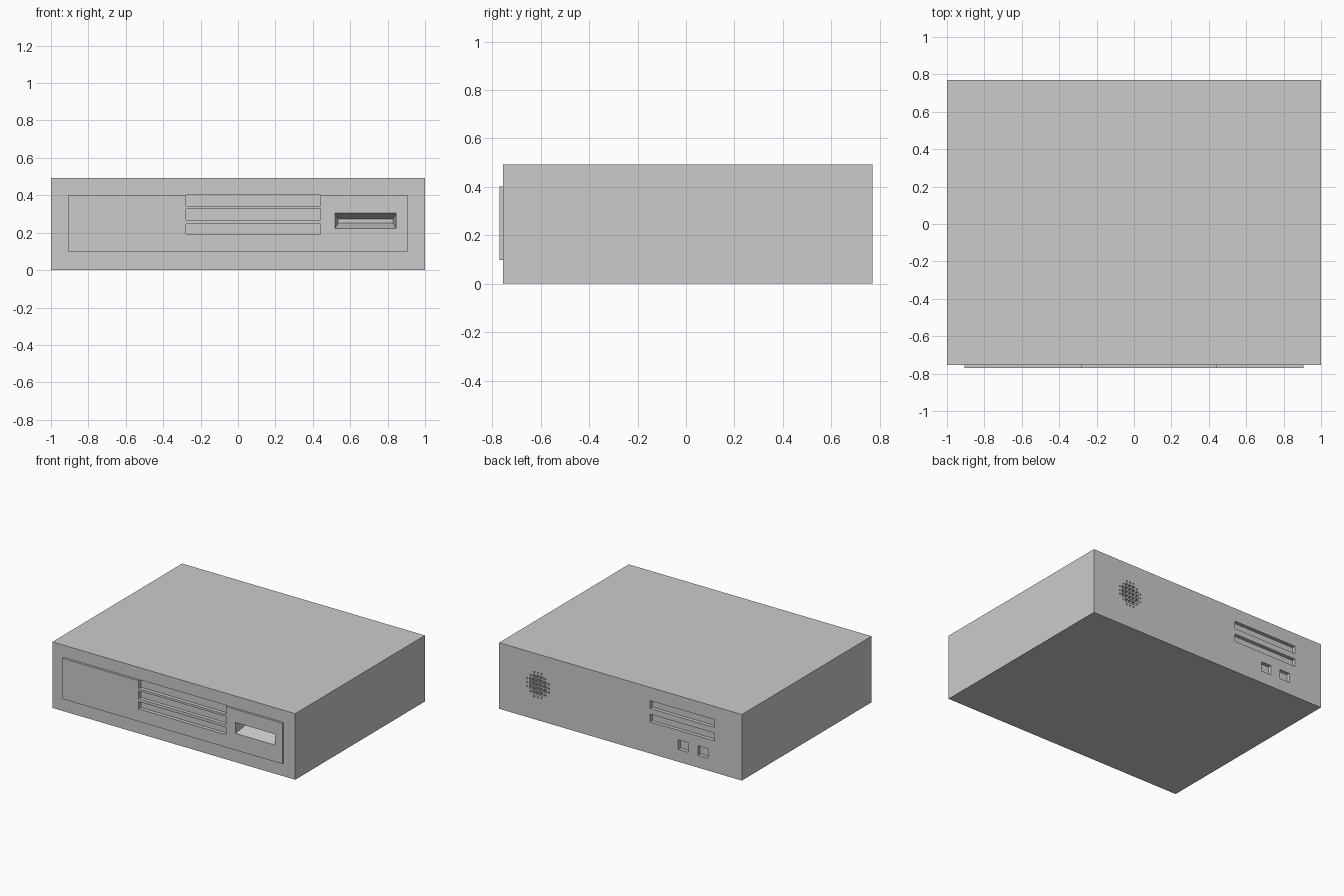
import bpy, bmesh, math

if "Cube" in bpy.data.objects:
    bpy.data.objects.remove(bpy.data.objects["Cube"])

FRONT, PANEL, BACK = -0.755, -0.771, 0.771


def add_box(bm, x0, x1, y0, y1, z0, z1, inset_x=0.0, inset_z=0.0):
    """Box whose y1 end can be narrowed to make a tapered recess."""
    near = [(x0, z0), (x1, z0), (x1, z1), (x0, z1)]
    far = [(x0 + inset_x, z0 + inset_z), (x1 - inset_x, z0 + inset_z),
           (x1 - inset_x, z1 - inset_z), (x0 + inset_x, z1 - inset_z)]
    a = [bm.verts.new((x, y0, z)) for x, z in near]
    b = [bm.verts.new((x, y1, z)) for x, z in far]
    bm.faces.new(a)
    bm.faces.new(b[::-1])
    for i in range(4):
        j = (i + 1) % 4
        bm.faces.new((a[j], a[i], b[i], b[j]))


def make_object(name, bm):
    bmesh.ops.recalc_face_normals(bm, faces=bm.faces[:])
    mesh = bpy.data.meshes.new(name)
    bm.to_mesh(mesh)
    bm.free()
    obj = bpy.data.objects.new(name, mesh)
    bpy.context.collection.objects.link(obj)
    return obj


def apply_boolean(target, tool, operation):
    mod = target.modifiers.new(tool.name, 'BOOLEAN')
    mod.operation = operation
    mod.solver = 'EXACT'
    mod.object = tool
    tool.hide_render = True
    bpy.context.view_layer.objects.active = target
    bpy.ops.object.modifier_apply(modifier=mod.name)
    bpy.data.objects.remove(tool)


# Main case
bm = bmesh.new()
add_box(bm, -1, 1, FRONT, BACK, 0, 0.492)
case = make_object("computer_case", bm)

# Raised front panel
bm = bmesh.new()
add_box(bm, -0.907, 0.905, PANEL, FRONT + 0.05, 0.098, 0.401)
apply_boolean(case, make_object("front_panel", bm), 'UNION')

# Front drive bays; the top bay is open at the panel's upper edge
bm = bmesh.new()
for z0, z1 in ((0.192, 0.246), (0.267, 0.327), (0.343, 0.402)):
    add_box(bm, -0.278, 0.44, PANEL - 0.05, PANEL + 0.027, z0, z1)
apply_boolean(case, make_object("drive_bays", bm), 'DIFFERENCE')

# Tapered disk slot, extended outward along its own slope
bm = bmesh.new()
add_box(bm, 0.516, 0.848, PANEL - 0.02, PANEL + 0.1, 0.217, 0.31, 0.019, 0.036)
apply_boolean(case, make_object("disk_slot", bm), 'DIFFERENCE')

# Rear expansion slots and sockets
bm = bmesh.new()
for x0, x1, z0, z1 in ((-0.773, -0.245, 0.335, 0.393),
                       (-0.773, -0.245, 0.235, 0.293),
                       (-0.56, -0.475, 0.092, 0.163),
                       (-0.723, -0.638, 0.092, 0.163)):
    add_box(bm, x0, x1, BACK - 0.027, BACK + 0.05, z0, z1)
apply_boolean(case, make_object("rear_slots", bm), 'DIFFERENCE')

# Fan grille: square holes in a round patch, small holes on the rim
bm = bmesh.new()
cx, cz, step = 0.68, 0.26, 0.03
for i in range(-3, 4):
    for k in range(-3, 4):
        r = math.hypot(i, k)
        if r > 3.3:
            continue
        hw = 0.011 if r < 2.5 else 0.005
        x, z = cx + i * step, cz + k * step
        add_box(bm, x - hw, x + hw, BACK - 0.02, BACK + 0.05, z - hw, z + hw)
apply_boolean(case, make_object("fan_grille", bm), 'DIFFERENCE')
